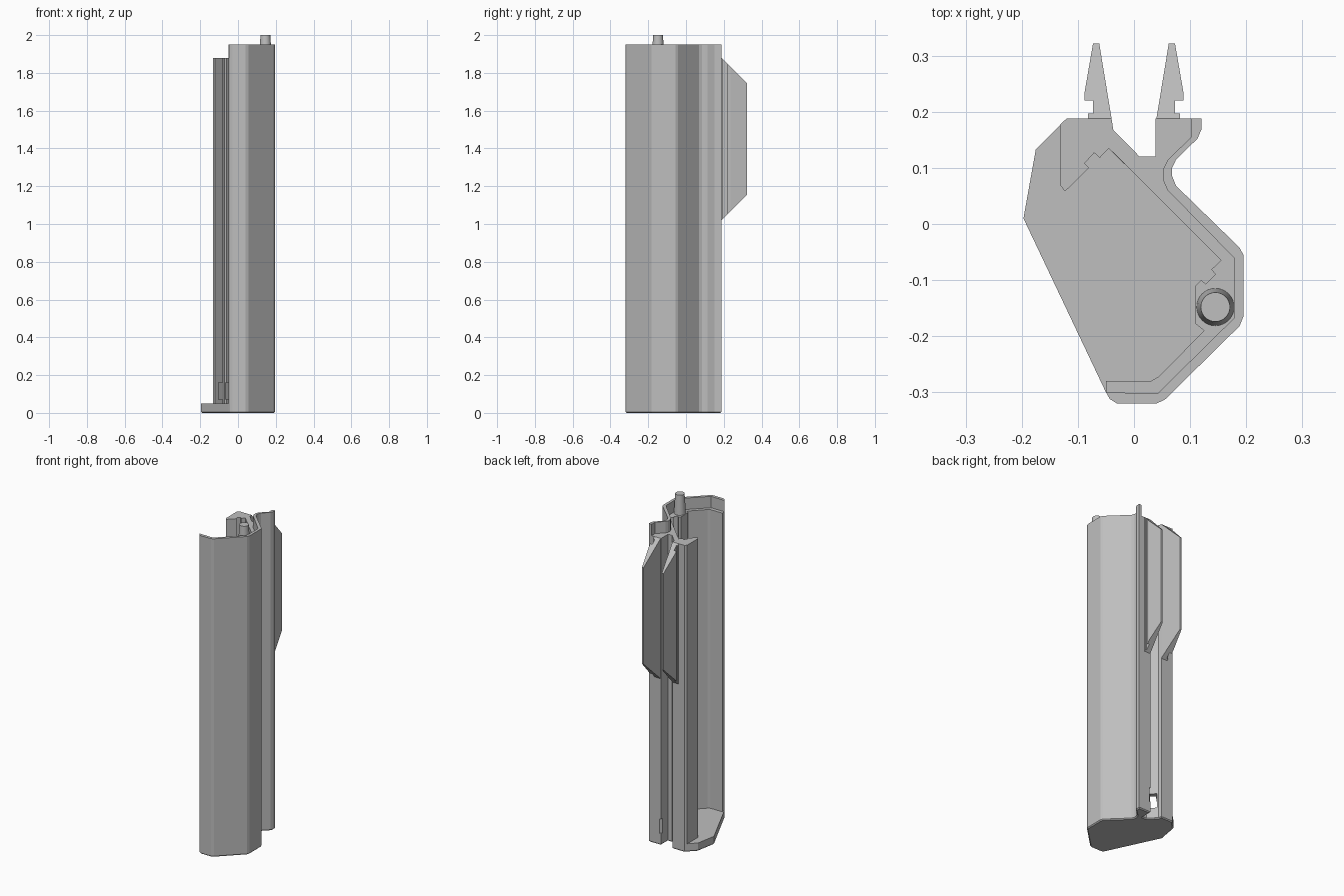
import bpy, bmesh, math

cube = bpy.data.objects.get("Cube")
if cube:
    bpy.data.objects.remove(cube, do_unlink=True)

grey = bpy.data.materials.new("plain grey")
grey.use_nodes = True
colour = (0.52, 0.52, 0.52, 1)
grey.diffuse_color = colour
grey.node_tree.nodes["Principled BSDF"].inputs["Base Color"].default_value = colour


def prism(name, outline, low, high, chamfer=0):
    """Extrude an outline; low and high are functions of y giving z."""
    bm = bmesh.new()
    bottom = [bm.verts.new((x, y, low(y))) for x, y in outline]
    top = [bm.verts.new((x, y, high(y))) for x, y in outline]
    n = len(outline)
    base = bm.faces.new(bottom)
    bm.faces.new(top)
    for i in range(n):
        j = (i + 1) % n
        bm.faces.new((bottom[i], bottom[j], top[j], top[i]))
    bmesh.ops.recalc_face_normals(bm, faces=bm.faces)
    if chamfer:
        bmesh.ops.bevel(bm, geom=list(base.edges), offset=chamfer,
                        segments=1, affect='EDGES', clamp_overlap=True)
    mesh = bpy.data.meshes.new(name)
    bm.to_mesh(mesh)
    bm.free()
    mesh.materials.append(grey)
    obj = bpy.data.objects.new(name, mesh)
    bpy.context.collection.objects.link(obj)
    return obj


def level(z):
    return lambda y: z


# Outer edge of the shell, from the free front end round to the flange
outer = [(-.05, -.30), (-.043, -.312), (-.03, -.32), (.04, -.32), (.055, -.313),
         (.188, -.182), (.195, -.165), (.195, -.055), (.188, -.042),
         (.075, .068), (.068, .085), (.068, .1), (.075, .115),
         (.113, .152), (.12, .168), (.12, .188)]
# Back edge with the vertical groove
back = [(.038, .188), (.038, .12), (.01, .12), (-.037, .168), (-.04, .188), (-.12, .188)]
# Inner edge with the two clip notches
inner = [(-.132, .177), (-.132, .07), (-.123, .058), (-.08, .1), (-.088, .108),
         (-.071, .127), (-.061, .118), (-.045, .135),
         (.155, -.065), (.138, -.081), (.145, -.09), (.128, -.107), (.12, -.1),
         (.11, -.11), (.11, -.178), (.125, -.19), (.044, -.272), (.03, -.28), (-.05, -.28)]
# Inside of the raised rim
rim = [(.102, .188), (.102, .155), (.06, .114), (.052, .098), (.052, .078),
       (.06, .06), (.178, -.06), (.178, -.168), (.042, -.302), (-.049, -.302)]

# Floor plate, shell and raised rim
prism("floor_plate", outer + back + [(-.175, .133), (-.197, .01)],
      level(0), level(.05), chamfer=.006)
shell = prism("shell_wall", outer + back + inner, level(.05), level(1.88))
prism("top_rim", outer + rim, level(1.88), level(1.95))

# Small window at the foot of the groove
cutter = prism("window_cutter", [(-.08, .055), (.05, .185), (.022, .213), (-.108, .083)],
               level(.07), level(.16))
cutter.hide_render = True
cutter.hide_viewport = True
cutter.display_type = 'WIRE'
cut = shell.modifiers.new("window", 'BOOLEAN')
cut.operation = 'DIFFERENCE'
cut.solver = 'EXACT'
cut.object = cutter

# Pair of barbed prongs with sloped ends
prong = [(.04, .188), (.062, .322), (.073, .322), (.088, .235), (.088, .22),
         (.073, .22), (.073, .197), (.082, .197), (.082, .188)]
for name, side in (("left_prong", 1), ("right_prong", -1)):
    prism(name, [(side * x, y) for x, y in prong],
          lambda y: 1.02 + (y - .188), lambda y: 1.88 - (y - .188))

# Tapered locating peg
bpy.ops.mesh.primitive_cone_add(vertices=32, radius1=.034, radius2=.026, depth=.13,
                                location=(.145, -.148, 1.935))
peg = bpy.context.object
peg.name = "locating_peg"
peg.data.materials.append(grey)
bpy.ops.object.shade_smooth_by_angle(angle=math.radians(30))
